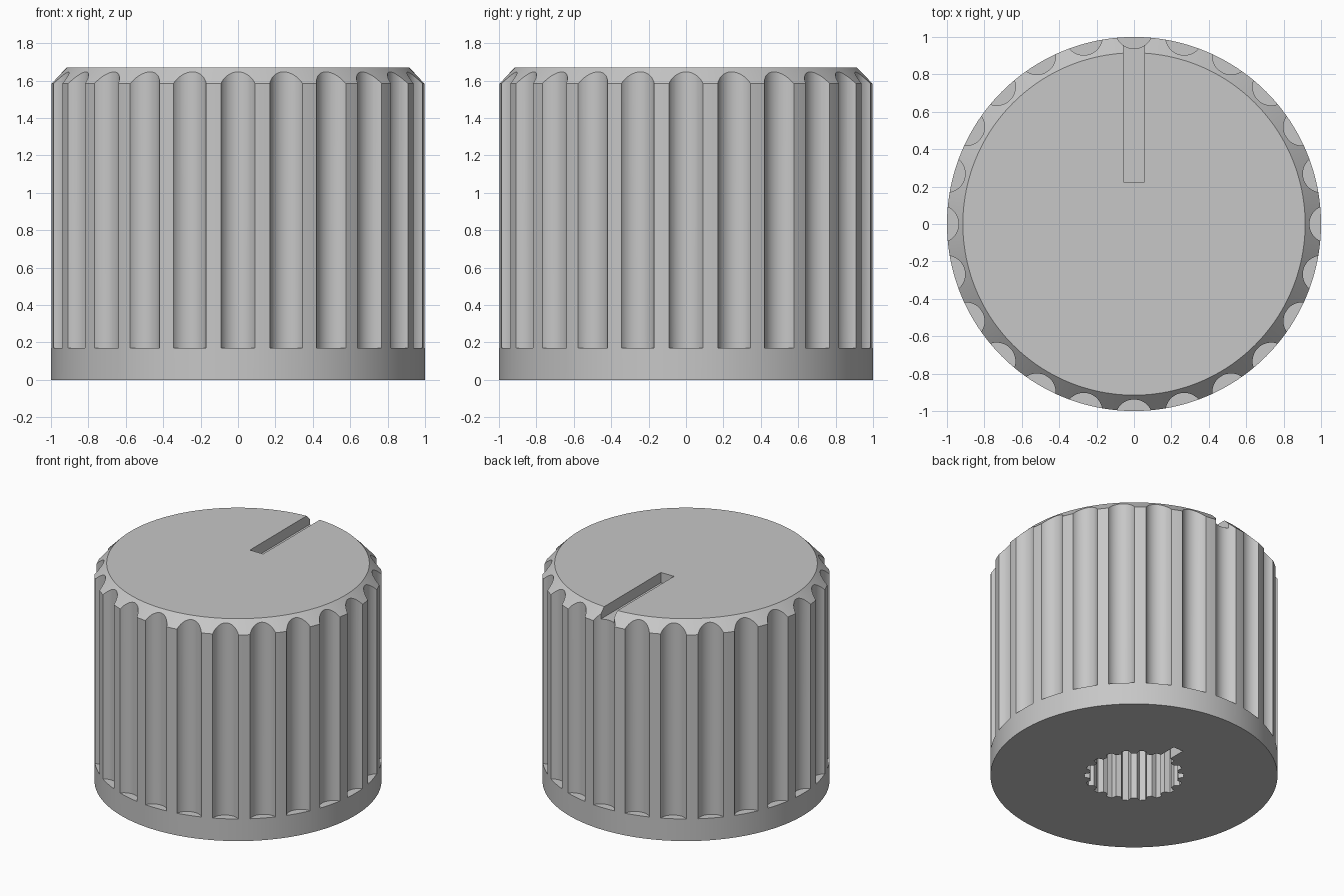
import bpy
import bmesh
from math import sin, cos, pi, tau, radians

default = bpy.data.objects.get("Cube")
if default:
    bpy.data.objects.remove(default, do_unlink=True)

HEIGHT = 1.67
CHAMFER = 0.085
FLUTES = 24
SPLINES = 18

grey = bpy.data.materials.new("plain_grey")
grey.use_nodes = True
colour = (0.57, 0.57, 0.57, 1)
grey.diffuse_color = colour
grey.node_tree.nodes["Principled BSDF"].inputs["Base Color"].default_value = colour


def ring(radius, count, cx=0, cy=0):
    return [(cx + radius * cos(tau * i / count), cy + radius * sin(tau * i / count))
            for i in range(count)]


def add_prism(bm, outline, z0, z1, top_scale=1):
    """Closed prism over an outline, optionally tapered at the top."""
    low = [bm.verts.new((x, y, z0)) for x, y in outline]
    high = [bm.verts.new((x * top_scale, y * top_scale, z1)) for x, y in outline]
    bm.faces.new(low[::-1])
    bm.faces.new(high)
    n = len(outline)
    for i in range(n):
        j = (i + 1) % n
        bm.faces.new((low[i], low[j], high[j], high[i]))


def make_object(name, bm):
    mesh = bpy.data.meshes.new(name)
    bmesh.ops.recalc_face_normals(bm, faces=bm.faces)
    bm.to_mesh(mesh)
    bm.free()
    mesh.materials.append(grey)
    obj = bpy.data.objects.new(name, mesh)
    bpy.context.collection.objects.link(obj)
    return obj


def box_outline(half_width, y0, y1):
    return [(-half_width, y0), (half_width, y0), (half_width, y1), (-half_width, y1)]


# Knob body: cylinder with a chamfered top rim
bm = bmesh.new()
add_prism(bm, ring(1, 192), 0, HEIGHT - CHAMFER)
top = max(bm.faces, key=lambda f: f.calc_center_median().z)
rim = bmesh.ops.extrude_discrete_faces(bm, faces=[top])["faces"][0]
for v in rim.verts:
    v.co.x *= 1 - CHAMFER
    v.co.y *= 1 - CHAMFER
    v.co.z = HEIGHT
knob = make_object("knob_body", bm)

# Grip flutes around the side, stopping above the plain base band
bm = bmesh.new()
for i in range(FLUTES):
    a = tau * i / FLUTES
    add_prism(bm, ring(0.1, 48, 1.038 * cos(a), 1.038 * sin(a)), 0.17, 1.8)
flutes = make_object("flute_cutter", bm)

# Pointer groove in the top face
bm = bmesh.new()
add_prism(bm, box_outline(0.056, 0.225, 1.2), HEIGHT - 0.08, 1.8)
pointer = make_object("pointer_groove_cutter", bm)

# Splined shaft socket in the underside
teeth = []
for i in range(SPLINES):
    for step, radius in ((-0.32, 0.31), (-0.18, 0.347), (0.18, 0.347), (0.32, 0.31)):
        a = tau * (i + step) / SPLINES
        teeth.append((radius * cos(a), radius * sin(a)))
bm = bmesh.new()
add_prism(bm, teeth, -0.2, 1.2)
socket = make_object("shaft_socket_cutter", bm)

# Relief slot beside the socket
bm = bmesh.new()
add_prism(bm, box_outline(0.042, 0.1, 0.48), -0.3, 1.1)
slot = make_object("relief_slot_cutter", bm)

# Cut everything out of the body
bpy.context.view_layer.objects.active = knob
knob.select_set(True)
for cutter in (flutes, pointer, socket, slot):
    mod = knob.modifiers.new(cutter.name, "BOOLEAN")
    mod.operation = "DIFFERENCE"
    mod.solver = "EXACT"
    mod.object = cutter
    bpy.ops.object.modifier_apply(modifier=mod.name)
    bpy.data.objects.remove(cutter, do_unlink=True)

bpy.ops.object.shade_smooth_by_angle(angle=radians(20))
